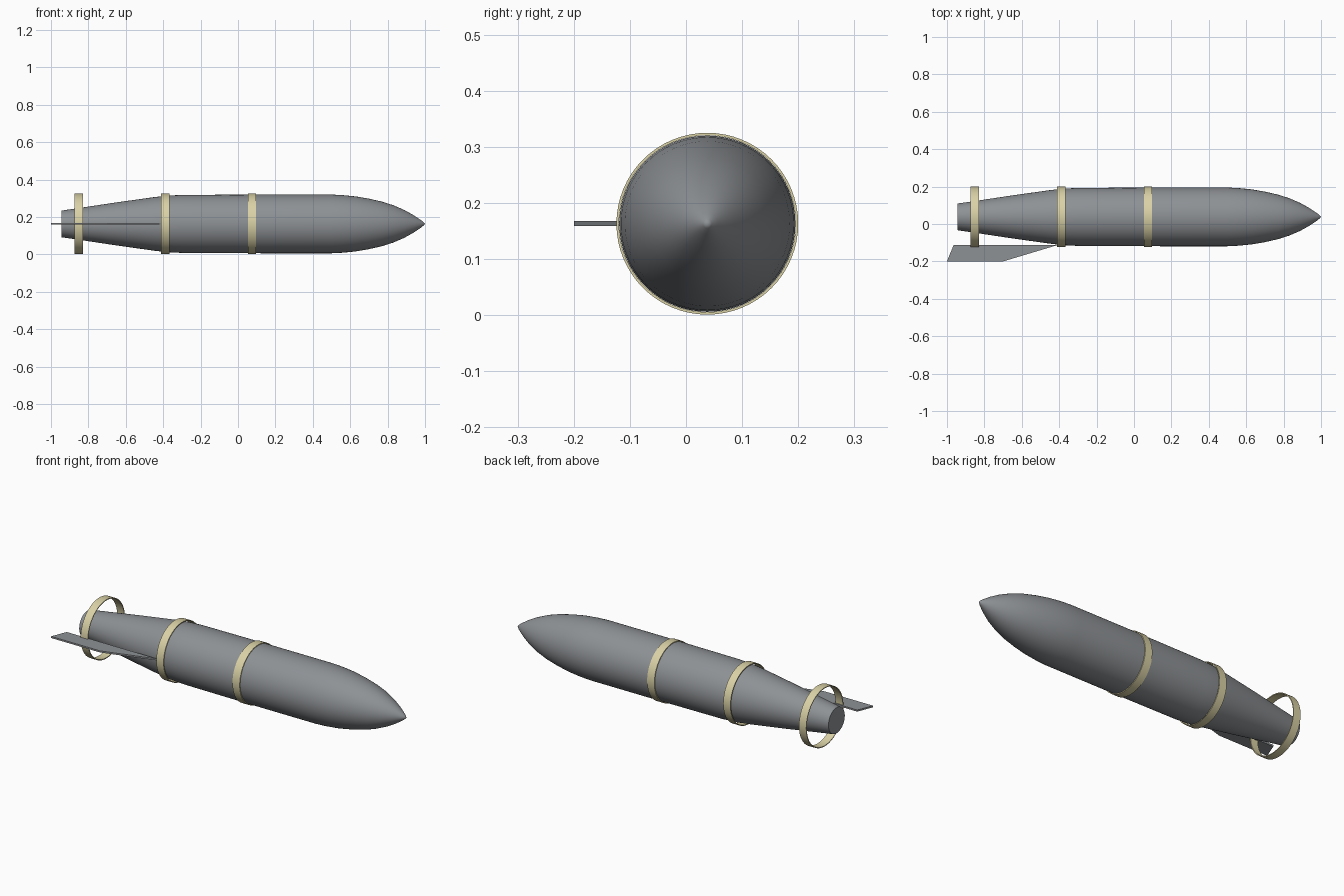
import bpy, bmesh, math

if "Cube" in bpy.data.objects:
    bpy.data.objects.remove(bpy.data.objects["Cube"])

CY, CZ = 0.038, 0.163   # long axis of the body
SEG = 64


def material(name, rgb):
    m = bpy.data.materials.new(name)
    m.diffuse_color = (*rgb, 1)
    m.use_nodes = True
    m.node_tree.nodes["Principled BSDF"].inputs["Base Color"].default_value = m.diffuse_color
    return m


grey = material("grey metal", (0.27, 0.285, 0.30))
tan = material("pale tan", (0.70, 0.64, 0.38))


def make_object(name, bm, mat):
    bmesh.ops.recalc_face_normals(bm, faces=bm.faces)
    me = bpy.data.meshes.new(name)
    bm.to_mesh(me)
    bm.free()
    me.materials.append(mat)
    ob = bpy.data.objects.new(name, me)
    bpy.context.collection.objects.link(ob)
    return ob


def lathe(name, profile, mat, closed=False):
    """Spin (x, radius) points around the long axis."""
    bm = bmesh.new()
    vs = [bm.verts.new((x, CY, CZ + r)) for x, r in profile]
    pairs = list(zip(vs, vs[1:])) + ([(vs[-1], vs[0])] if closed else [])
    es = [bm.edges.new(p) for p in pairs]
    bmesh.ops.spin(bm, geom=vs + es, cent=(0, CY, CZ), axis=(1, 0, 0),
                   angle=math.tau, steps=SEG, use_duplicate=False)
    bmesh.ops.remove_doubles(bm, verts=bm.verts, dist=1e-5)
    return make_object(name, bm, mat)


def shade(ob, degrees):
    bpy.ops.object.select_all(action='DESELECT')
    ob.select_set(True)
    bpy.context.view_layer.objects.active = ob
    bpy.ops.object.shade_smooth_by_angle(angle=math.radians(degrees))


# body: tapered tail, straight middle, pointed nose
body = lathe("body", [
    (-0.945, 0), (-0.945, 0.071), (-0.85, 0.085), (-0.75, 0.100), (-0.65, 0.115),
    (-0.55, 0.129), (-0.45, 0.143), (-0.38, 0.151), (-0.30, 0.155), (-0.1, 0.156),
    (0.15, 0.157), (0.50, 0.157), (0.56, 0.154), (0.63, 0.147), (0.70, 0.135),
    (0.77, 0.119), (0.83, 0.100), (0.89, 0.074), (0.94, 0.046), (0.98, 0.019),
    (0.993, 0.008), (1.0, 0)], grey)
shade(body, 50)

# three thin bands
for name, x in (("tail_band", -0.851), ("middle_band", -0.389), ("front_band", 0.075)):
    band = lathe(name, [(x - 0.022, 0.1575), (x - 0.022, 0.162),
                        (x + 0.022, 0.162), (x + 0.022, 0.1575)], tan, closed=True)
    shade(band, 40)

# single swept tail fin
bm = bmesh.new()
outline = [(-1.0, -0.2), (-0.70, -0.2), (-0.41, -0.113), (-0.965, -0.113)]
face = bm.faces.new([bm.verts.new((x, y, CZ - 0.004)) for x, y in outline])
ext = bmesh.ops.extrude_face_region(bm, geom=[face])
bmesh.ops.translate(bm, vec=(0, 0, 0.009),
                    verts=[v for v in ext["geom"] if isinstance(v, bmesh.types.BMVert)])
make_object("tail_fin", bm, grey)
